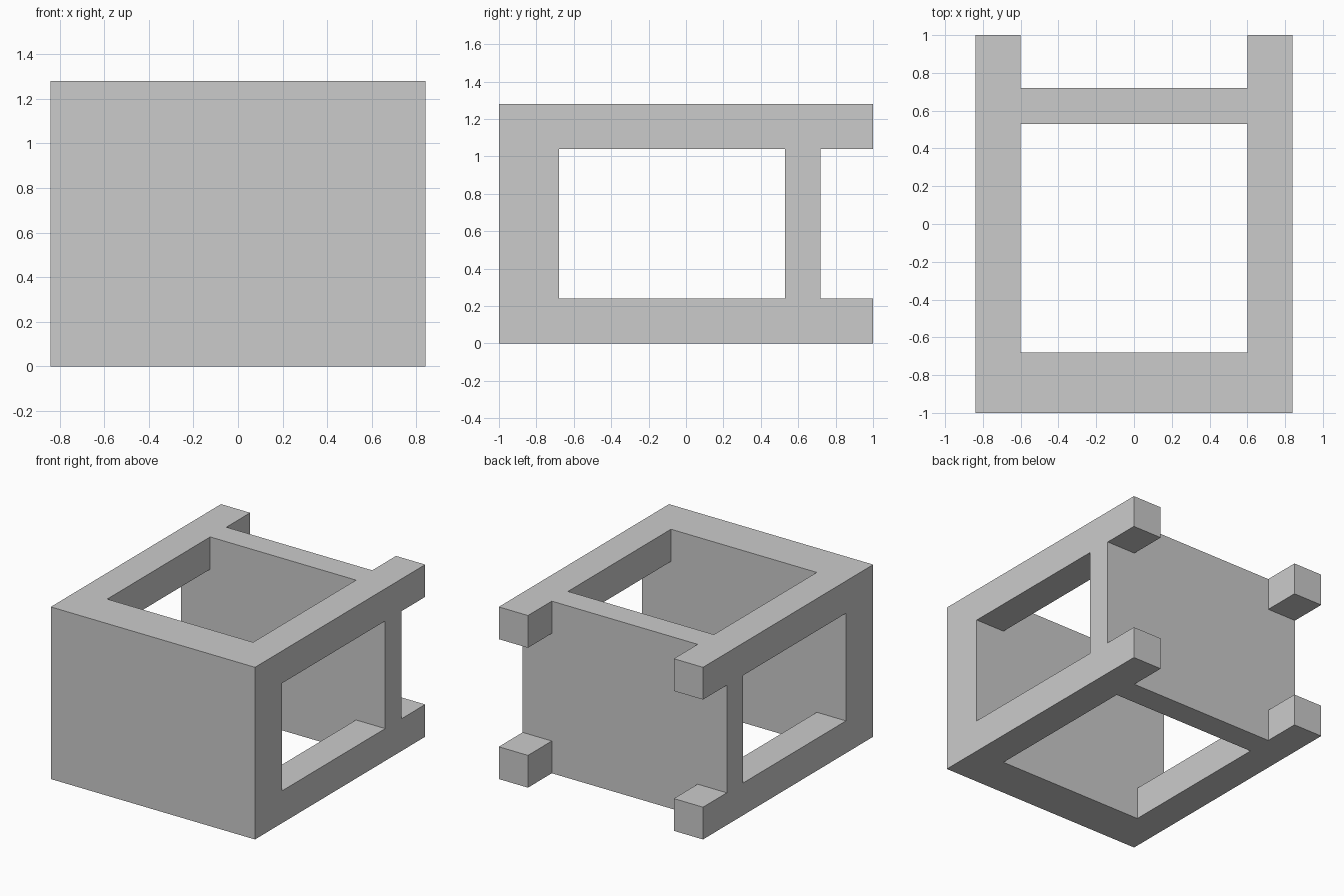
import bpy

if "Cube" in bpy.data.objects:
    bpy.data.objects.remove(bpy.data.objects["Cube"])

W, H = 0.84, 1.28            # half width, height
RX, RZ = 0.60, 0.24          # inner edge of rails in x, rail height
FRONT, BACK0, BACK1 = -0.68, 0.53, 0.72   # inner face of front wall, faces of back wall


def box(name, x0, x1, y0, y1, z0, z1):
    bpy.ops.mesh.primitive_cube_add(size=1, location=((x0 + x1) / 2, (y0 + y1) / 2, (z0 + z1) / 2))
    ob = bpy.context.object
    ob.name = ob.data.name = name
    ob.scale = (x1 - x0, y1 - y0, z1 - z0)
    bpy.ops.object.transform_apply(location=True, rotation=False, scale=True)
    return ob


# Solid block that becomes the frame: thick front wall, back wall, four corner rails
frame = box("open_box_frame", -W, W, -1, 1, 0, H)

# Windows between the walls and slots behind the back wall, through the sides and the top
for y0, y1 in ((FRONT, BACK0), (BACK1, 1.2)):
    for cutter in (box("side_cutter", -W - 0.2, W + 0.2, y0, y1, RZ, H - RZ),
                   box("top_cutter", -RX, RX, y0, y1, -0.2, H + 0.2)):
        cutter.hide_render = True
        mod = frame.modifiers.new("opening", 'BOOLEAN')
        mod.operation = 'DIFFERENCE'
        mod.solver = 'EXACT'
        mod.object = cutter
        bpy.context.view_layer.objects.active = frame
        bpy.ops.object.modifier_apply(modifier=mod.name)
        bpy.data.objects.remove(cutter, do_unlink=True)
